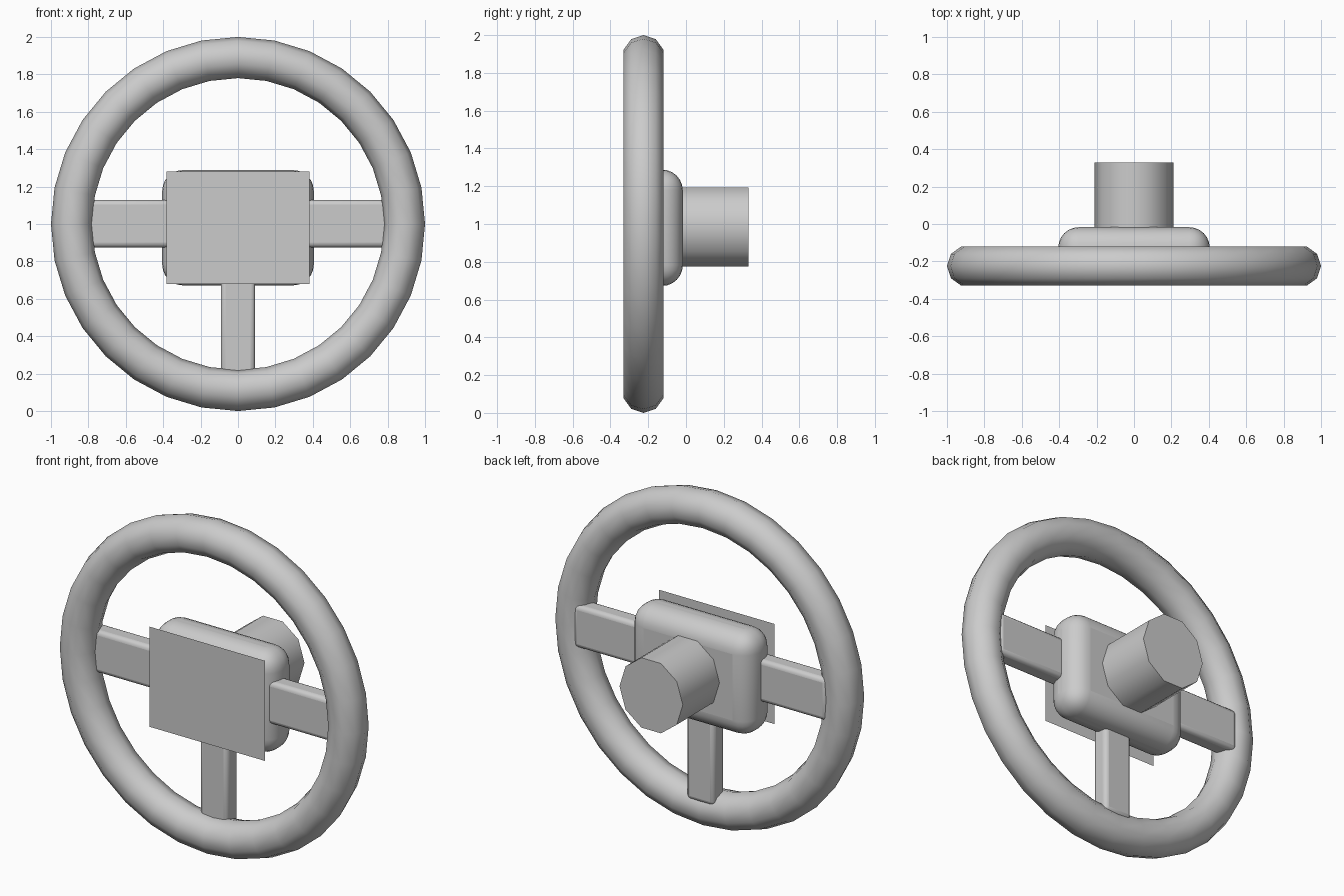
import bpy, math

if "Cube" in bpy.data.objects:
    bpy.data.objects.remove(bpy.data.objects["Cube"])

gray = bpy.data.materials.new("plain_gray")
gray.diffuse_color = (0.6, 0.6, 0.6, 1)
gray.use_nodes = True
gray.node_tree.nodes["Principled BSDF"].inputs["Base Color"].default_value = gray.diffuse_color


def finish(name, smooth=True):
    """Name, colour and shade the active object."""
    ob = bpy.context.object
    ob.name = name
    ob.data.materials.append(gray)
    bpy.ops.object.transform_apply(location=False, rotation=True, scale=True)
    if smooth:
        bpy.ops.object.shade_smooth_by_angle(angle=math.radians(45))
    return ob


def rounded_box(name, lo, hi, radius, segments):
    """Box between two corners with rounded edges."""
    size = [b - a for a, b in zip(lo, hi)]
    mid = [(a + b) / 2 for a, b in zip(lo, hi)]
    bpy.ops.mesh.primitive_cube_add(size=1, location=mid)
    bpy.context.object.scale = size
    ob = finish(name)
    bevel = ob.modifiers.new("round", 'BEVEL')
    bevel.width = radius
    bevel.segments = segments
    bevel.limit_method = 'NONE'
    bpy.ops.object.modifier_apply(modifier=bevel.name)
    bpy.ops.object.shade_smooth_by_angle(angle=math.radians(45))
    return ob


# Rim
bpy.ops.mesh.primitive_torus_add(major_segments=32, minor_segments=10,
                                 major_radius=0.89, minor_radius=0.11,
                                 location=(0, -0.225, 1.0),
                                 rotation=(math.pi / 2, 0, 0))
finish("rim")

# Hub cushion
rounded_box("hub", (-0.405, -0.268, 0.672), (0.405, -0.017, 1.288), 0.11, 6)

# Thin cover plate in front of the hub
bpy.ops.mesh.primitive_plane_add(size=1, location=(0, -0.29, 0.98),
                                 rotation=(math.pi / 2, 0, 0))
bpy.context.object.scale = (0.765, 0.60, 1)
finish("cover_plate", smooth=False)

# Spokes: two at the sides, one below
for side, x0, x1 in (("left", -0.84, -0.34), ("right", 0.34, 0.84)):
    rounded_box(side + "_spoke", (x0, -0.235, 0.875), (x1, -0.13, 1.128), 0.025, 3)
rounded_box("lower_spoke", (-0.092, -0.235, 0.165), (0.092, -0.13, 0.74), 0.025, 3)

# Ten-sided steering column, with corners at left and right
bpy.ops.mesh.primitive_cylinder_add(vertices=10, radius=1, depth=0.40,
                                    location=(0, 0.13, 0.985))
column = bpy.context.object
column.rotation_euler = (0, 0, math.pi / 2)
bpy.ops.object.transform_apply(location=False, rotation=True, scale=False)
column.rotation_euler = (math.pi / 2, 0, 0)
column.scale = (0.21, 0.22, 1)
finish("column")
